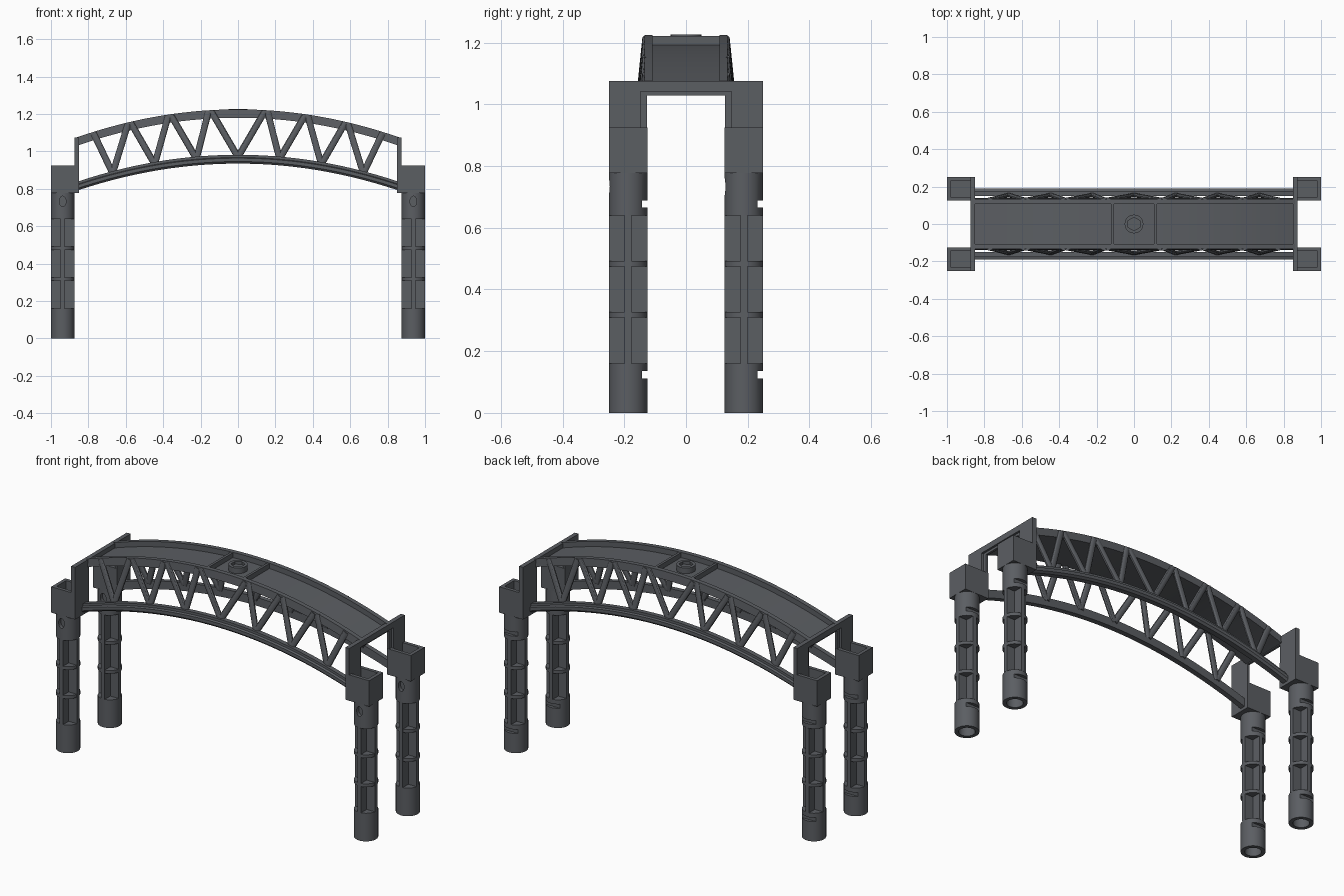
import bpy, bmesh, math
from mathutils import Vector

if "Cube" in bpy.data.objects:
    bpy.data.objects.remove(bpy.data.objects["Cube"])

PX, PY, R = 0.9375, 0.1875, 0.0625      # column centre and radius
L = 0.862                               # half length of the arches

dark = bpy.data.materials.new("dark_grey")
dark.diffuse_color = (0.105, 0.112, 0.124, 1)
dark.use_nodes = True
dark.node_tree.nodes["Principled BSDF"].inputs["Base Color"].default_value = dark.diffuse_color


def top_z(x):
    return 1.225 - 0.15 * (x / L) ** 2


def low_z(x):
    return 0.982 - 0.145 * (x / L) ** 2


def make(name, bm, smooth=False):
    bmesh.ops.recalc_face_normals(bm, faces=bm.faces)
    me = bpy.data.meshes.new(name)
    bm.to_mesh(me)
    bm.free()
    me.materials.append(dark)
    ob = bpy.data.objects.new(name, me)
    bpy.context.collection.objects.link(ob)
    if smooth:
        bpy.ops.object.select_all(action='DESELECT')
        ob.select_set(True)
        bpy.context.view_layer.objects.active = ob
        bpy.ops.object.shade_smooth_by_angle(angle=math.radians(30))
    return ob


def add_box(bm, x0, x1, y0, y1, z0, z1):
    vs = bmesh.ops.create_cube(bm, size=1)['verts']
    for v in vs:
        v.co = Vector(((x0 + x1) / 2 + v.co.x * (x1 - x0),
                       (y0 + y1) / 2 + v.co.y * (y1 - y0),
                       (z0 + z1) / 2 + v.co.z * (z1 - z0)))


def add_lathe(bm, profile, n=32):
    # closed (radius, z) loop turned about z; radius 0 collapses to the axis
    rings = [[bm.verts.new((r * math.cos(2 * math.pi * i / n), r * math.sin(2 * math.pi * i / n), z))
              for i in range(n)] for r, z in profile]
    for j in range(len(profile)):
        k = (j + 1) % len(profile)
        if profile[j][0] == 0 and profile[k][0] == 0:
            continue
        a, b = rings[j], rings[k]
        for i in range(n):
            bm.faces.new((a[i], a[(i + 1) % n], b[(i + 1) % n], b[i]))
    bmesh.ops.remove_doubles(bm, verts=bm.verts, dist=1e-5)


def sweep(name, profile, curve, n=40):
    # (y, dz) section carried along an arched curve
    bm = bmesh.new()
    rings = []
    for i in range(n + 1):
        x = -L + 2 * L * i / n
        rings.append([bm.verts.new((x, y, curve(x) + dz)) for y, dz in profile])
    k = len(profile)
    for a, b in zip(rings, rings[1:]):
        for j in range(k):
            bm.faces.new((a[j], a[(j + 1) % k], b[(j + 1) % k], b[j]))
    bm.faces.new(rings[0])
    bm.faces.new(rings[-1])
    return make(name, bm, True)


def cut(ob, fill):
    bm = bmesh.new()
    fill(bm)
    cutter = make("cutter", bm)
    cutter.hide_render = True
    mod = ob.modifiers.new("cut", 'BOOLEAN')
    mod.operation, mod.solver, mod.object = 'DIFFERENCE', 'EXACT', cutter
    bpy.context.view_layer.objects.active = ob
    bpy.ops.object.modifier_apply(modifier=mod.name)
    bpy.data.objects.remove(cutter)


# Column parts, made once at the origin
bm = bmesh.new()
add_lathe(bm, [(0.042, 0), (R, 0), (R, 0.16), (0, 0.16), (0, 0.14), (0.042, 0.14)])
sleeve = make("column_base_sleeve", bm, True)
cut(sleeve, lambda b: add_box(b, -0.1, 0.1, 0.0445, 0.1, 0.112, 0.135))

bm = bmesh.new()
add_lathe(bm, [(0, 0.64), (R, 0.64), (R, 0.785), (0, 0.785)])
collar = make("column_top_collar", bm, True)


def collar_cuts(b):
    # oval pocket in front, slot at the back
    vs = bmesh.ops.create_cone(b, cap_ends=True, segments=20, radius1=0.5, radius2=0.5, depth=1)['verts']
    for v in vs:
        v.co = Vector((v.co.x * 0.036, -0.07 + v.co.z * 0.06, 0.733 + v.co.y * 0.056))
    add_box(b, -0.1, 0.1, 0.0445, 0.1, 0.665, 0.688)


cut(collar, collar_cuts)

bm = bmesh.new()
f = 0.011
add_box(bm, -R, R, -f, f, 0.16, 0.64)
add_box(bm, -f, f, -R, R, 0.16, 0.64)
shaft = make("column_cross_shaft", bm)

bm = bmesh.new()
for z in (0.318, 0.483):
    add_lathe(bm, [(0, z - 0.009), (R, z - 0.009), (R, z + 0.009), (0, z + 0.009)])
discs = make("column_discs", bm, True)

# Four columns share the same meshes
for part in (sleeve, collar, shaft, discs):
    for i, (sx, sy) in enumerate(((-1, -1), (1, -1), (-1, 1), (1, 1))):
        ob = part if i == 0 else part.copy()
        if i:
            bpy.context.collection.objects.link(ob)
        ob.location = (sx * PX, sy * PY, 0)

# Open-topped cap boxes on the columns
for sx in (-1, 1):
    for sy in (-1, 1):
        bm = bmesh.new()
        xs = sorted((sx * 0.85, sx * 1.0))
        ys = sorted((sy * 0.125, sy * 0.25))
        add_box(bm, *xs, *ys, 0.778, 0.925)
        cap = make("column_cap_box", bm)
        xi = sorted((sx * 0.875, sx * 0.98))
        cut(cap, lambda b: add_box(b, *xi, ys[0] + 0.02, ys[1] - 0.02, 0.81, 1.0))

# End portals: thick outer posts, thin inner frame
for sx in (-1, 1):
    bm = bmesh.new()
    xs = sorted((sx * 0.85, sx * 0.875))
    xt = sorted((sx * 0.85, sx * 0.863))
    for sy in (-1, 1):
        add_box(bm, *xs, *sorted((sy * 0.148, sy * 0.25)), 0.925, 1.075)
        add_box(bm, *xt, *sorted((sy * 0.126, sy * 0.148)), 0.925, 1.042)
    add_box(bm, *xs, -0.148, 0.148, 1.042, 1.075)
    add_box(bm, *xt, -0.148, 0.148, 1.029, 1.042)
    make("end_portal", bm)

# Arched chords on both sides and the deck between them
lower = [(0.15, 0), (0.177, 0), (0.177, -0.014), (0.19, -0.018), (0.19, -0.036), (0.18, -0.047), (0.15, -0.047)]
upper = [(0.108, 0), (0.134, 0), (0.138, -0.045), (0.108, -0.045)]
for s in (-1, 1):
    sweep("lower_chord", [(s * y, z) for y, z in lower], low_z)
    sweep("upper_chord", [(s * y, z) for y, z in upper], top_z)
sweep("deck", [(-0.11, -0.03), (0.11, -0.03), (0.11, -0.045), (-0.11, -0.045)], top_z)

# Zigzag truss rods
tops = (0.15, 0.365, 0.58, 0.78)
lows = (0.0, 0.222, 0.445, 0.67)
pairs = [(t, b) for t, b in zip(tops, lows)] + [(t, b) for t, b in zip(tops, lows[1:])]
for sy in (-1, 1):
    bm = bmesh.new()
    for sx in (-1, 1):
        for t, b in pairs:
            # rods sharing a node sit slightly apart at the upper chord
            t += 0.008 if (t < b) else -0.008
            p = Vector((sx * t, sy * 0.13, top_z(t) - 0.008))
            q = Vector((sx * b, sy * 0.155, low_z(b) - 0.012))
            d = p - q
            vs = bmesh.ops.create_cone(bm, cap_ends=True, segments=10, radius1=0.018,
                                       radius2=0.018, depth=d.length)['verts']
            rot = d.to_track_quat('Z', 'Y')
            mid = (p + q) / 2
            for v in vs:
                w = rot @ v.co
                # flatten the rod across the bridge
                axis_y = d.y * (v.co.z / d.length)
                w.y = axis_y + (w.y - axis_y) * 0.65
                v.co = w + mid
    make("truss_rods", bm, True)

# Cross ribs framing the middle of the deck
bm = bmesh.new()
for x in (-0.115, 0.115):
    add_box(bm, x - 0.007, x + 0.007, -0.11, 0.11, top_z(x) - 0.043, top_z(x) - 0.002)
make("deck_cross_ribs", bm)

# Round stud at mid span with a shallow six-sided recess
bm = bmesh.new()
add_lathe(bm, [(0, 1.19), (0.05, 1.19), (0.05, 1.226), (0, 1.226)], 24)
stud = make("deck_stud", bm, True)


def hex_recess(b):
    vs = bmesh.ops.create_cone(b, cap_ends=True, segments=6, radius1=0.036, radius2=0.036, depth=0.04)['verts']
    for v in vs:
        v.co.z += 1.23


cut(stud, hex_recess)
